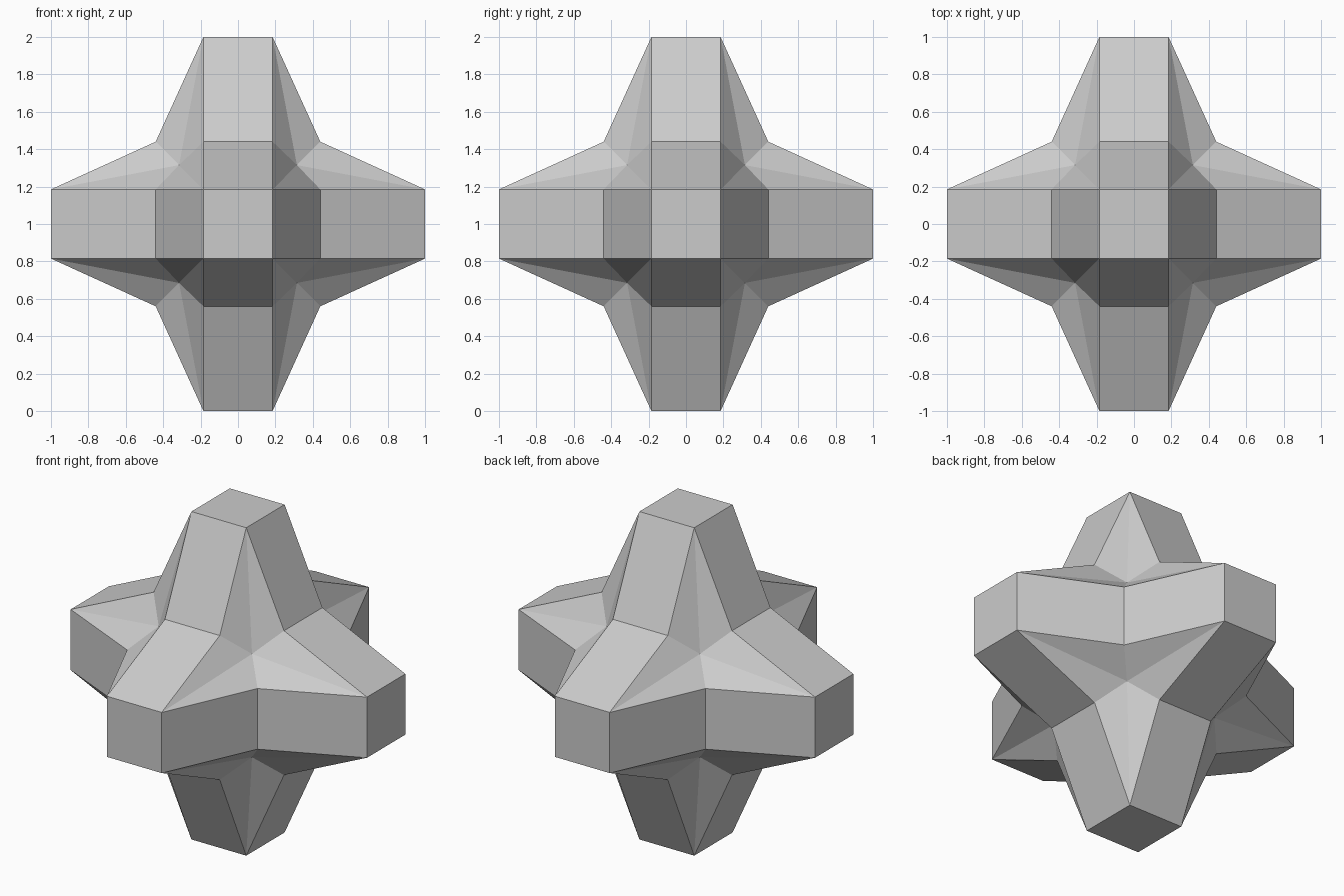
import bpy
import bmesh
from mathutils import Vector
from itertools import product

if "Cube" in bpy.data.objects:
    bpy.data.objects.remove(bpy.data.objects["Cube"], do_unlink=True)

TIP, HALF, VALLEY, PIT = 1.0, 0.185, 0.44, 0.315
SIGNS = (-1, 1)

bm = bmesh.new()
cache = {}


def vert(values, axes, signs):
    """Shared vertex: values along the given axes, signed per world axis."""
    co = [0, 0, 0]
    for value, axis in zip(values, axes):
        co[axis] = value * signs[axis]
    key = tuple(co)
    if key not in cache:
        cache[key] = bm.verts.new(Vector(co) + Vector((0, 0, TIP)))
    return cache[key]


def sign_map(axes, signs):
    return dict(zip(axes, signs))


cycles = [(i, (i + 1) % 3, (i + 2) % 3) for i in range(3)]
for a, b, c in cycles:
    # Square arm ends
    for s in SIGNS:
        ring = [(-1, -1), (1, -1), (1, 1), (-1, 1)]
        bm.faces.new([vert((TIP, HALF, HALF), (a, b, c), sign_map((a, b, c), (s, u, v)))
                      for u, v in ring])
    # Sloping arm sides, two meeting in the valley between neighbouring arms
    for s, t in product(SIGNS, SIGNS):
        lo, hi = (sign_map((a, b, c), (s, t, u)) for u in SIGNS)
        for end in ((TIP, HALF, HALF), (HALF, TIP, HALF)):
            fold = (VALLEY, VALLEY, HALF)
            bm.faces.new([vert(end, (a, b, c), lo), vert(end, (a, b, c), hi),
                          vert(fold, (a, b, c), hi), vert(fold, (a, b, c), lo)])

# Faceted hollows between each three arms
for signs in product(SIGNS, repeat=3):
    pit = vert((PIT, PIT, PIT), (0, 1, 2), signs)
    rim = []
    for axes in cycles:
        rim.append(vert((TIP, HALF, HALF), axes, signs))
        rim.append(vert((VALLEY, VALLEY, HALF), axes, signs))
    for i, corner in enumerate(rim):
        bm.faces.new((corner, rim[(i + 1) % len(rim)], pit))

bmesh.ops.recalc_face_normals(bm, faces=bm.faces)
mesh = bpy.data.meshes.new("six_armed_star")
bm.to_mesh(mesh)
bm.free()

# Plain grey surface
grey = bpy.data.materials.new("light_grey")
grey.use_nodes = True
grey.diffuse_color = (0.6, 0.6, 0.6, 1)
grey.node_tree.nodes["Principled BSDF"].inputs["Base Color"].default_value = (0.6, 0.6, 0.6, 1)
mesh.materials.append(grey)

star = bpy.data.objects.new("six_armed_star", mesh)
bpy.context.collection.objects.link(star)
